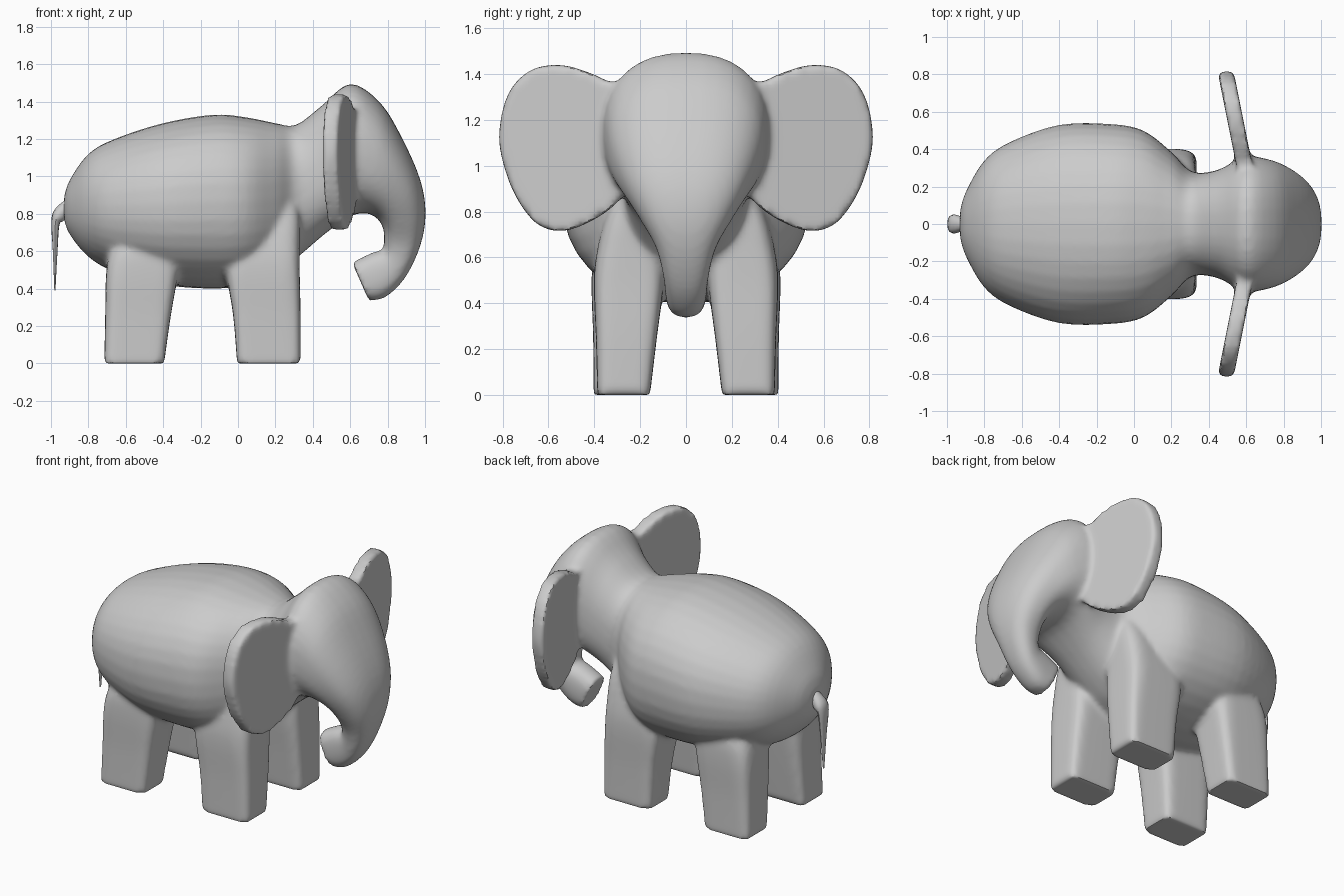
import bpy, bmesh, math
from mathutils import Vector

if "Cube" in bpy.data.objects:
    bpy.data.objects.remove(bpy.data.objects["Cube"])

grey = bpy.data.materials.new("elephant grey")
grey.diffuse_color = (0.6, 0.6, 0.6, 1)
grey.use_nodes = True
grey.node_tree.nodes["Principled BSDF"].inputs["Base Color"].default_value = grey.diffuse_color


def spline(pts, n, closed=False):
    """Catmull-Rom points through pts (tuples of any length)."""
    v = [Vector(p) for p in pts]
    m = len(v)
    at = (lambda i: v[i % m]) if closed else (lambda i: v[max(0, min(m - 1, i))])
    out = []
    for i in range(m if closed else m - 1):
        a, b, c, d = at(i - 1), at(i), at(i + 1), at(i + 2)
        for k in range(n):
            t = k / n
            out.append(0.5 * (2 * b + (c - a) * t + (2 * a - 5 * b + 4 * c - d) * t * t
                              + (3 * b - a - 3 * c + d) * t ** 3))
    return out if closed else out + [v[-1]]


def skin(bm, rings):
    """Closed skin over equal rings of points, capped at both ends."""
    rings = [[bm.verts.new(p) for p in ring] for ring in rings]
    for a, b in zip(rings, rings[1:]):
        for k in range(len(a)):
            j = (k + 1) % len(a)
            bm.faces.new((a[k], a[j], b[j], b[k]))
    bm.faces.new(rings[0])
    bm.faces.new(rings[-1])


def loft(bm, sections, powers=(2.2, 2.2), seg=36, side=1):
    """Skin super-ellipses; section = (px, pz, qx, qz, centre y, half width).
    The squareness runs from powers[0] to powers[1] along the loft."""
    rings = []
    path = spline(sections, 4)
    for i, (px, pz, qx, qz, cy, w) in enumerate(path):
        power = powers[0] + (powers[1] - powers[0]) * i / (len(path) - 1)
        ring = []
        for k in range(seg):
            t = 2 * math.pi * k / seg
            c, s = math.cos(t), math.sin(t)
            c = math.copysign(abs(c) ** (2 / power), c)
            s = math.copysign(abs(s) ** (2 / power), s)
            ring.append(((px + qx) / 2 + c * (px - qx) / 2, side * (cy + s * w),
                         (pz + qz) / 2 + c * (pz - qz) / 2))
        rings.append(ring)
    skin(bm, rings)


def finish(bm, name, blend=False):
    bmesh.ops.recalc_face_normals(bm, faces=bm.faces)
    me = bpy.data.meshes.new(name)
    bm.to_mesh(me)
    bm.free()
    me.materials.append(grey)
    ob = bpy.data.objects.new(name, me)
    bpy.context.collection.objects.link(ob)
    bpy.ops.object.select_all(action='DESELECT')
    bpy.context.view_layer.objects.active = ob
    ob.select_set(True)
    if blend:
        rm = ob.modifiers.new("blend", 'REMESH')
        rm.mode = 'VOXEL'
        rm.voxel_size = 0.016
        sm = ob.modifiers.new("soften", 'SMOOTH')
        sm.factor = 0.5
        sm.iterations = 7
        bpy.ops.object.convert(target='MESH')
        ob.data.materials.clear()
        ob.data.materials.append(grey)
    bpy.ops.object.shade_smooth_by_angle(angle=math.radians(40))


# Torso, head and curled trunk as one skin, from rump to trunk tip
bm = bmesh.new()
torso = [(-.93, .89, -.93, .77, 0, .07), (-.90, .98, -.90, .69, 0, .17),
         (-.80, 1.12, -.80, .57, 0, .34), (-.66, 1.2, -.66, .49, 0, .44),
         (-.40, 1.285, -.40, .42, 0, .53), (-.13, 1.33, -.13, .40, 0, .535),
         (.05, 1.315, .05, .42, 0, .50), (.20, 1.285, .20, .48, 0, .385),
         (.31, 1.275, .31, .56, 0, .28), (.45, 1.38, .45, .68, 0, .29)]
head = [(.60, 1.495, .57, .77, 0, .36), (.76, 1.395, .64, .80, 0, .35),
        (.88, 1.20, .70, .80, 0, .315), (.975, .98, .75, .77, 0, .255),
        (1.003, .80, .78, .71, 0, .19), (.975, .63, .78, .65, 0, .13),
        (.895, .46, .775, .605, 0, .1), (.79, .355, .725, .595, 0, .092),
        (.70, .335, .61, .54, 0, .085)]
loft(bm, torso + head, (2.1, 2.6))

# Four stout legs, squarer at the feet and rounding into the body, mirrored
hind = [(-.715, 0, -.395, 0, .285, .118), (-.71, .25, -.36, .25, .27, .135),
        (-.705, .48, -.32, .48, .26, .152), (-.68, .62, -.30, .62, .25, .15),
        (-.62, .78, -.36, .78, .23, .11)]
fore = [(-.005, 0, .335, 0, .272, .115), (-.025, .25, .335, .25, .26, .133),
        (-.06, .48, .33, .48, .25, .152), (-.05, .62, .33, .62, .245, .145),
        (.02, .78, .33, .78, .235, .115), (.06, .95, .31, .95, .19, .08)]

# Ears: rounded slabs swept back at the outer edge, growing out of the head
outline = [(.2, 1.33), (.33, 1.365), (.42, 1.405), (.55, 1.44), (.68, 1.415), (.775, 1.315),
           (.815, 1.15), (.80, 1.02), (.745, .87), (.655, .75), (.55, .715), (.43, .75),
           (.30, .84), (.2, 1.0)]
ear = spline(outline, 4, True)
for side in (1, -1):
    loft(bm, hind, (7, 2.4), side=side)
    loft(bm, fore, (7, 2.4), side=side)
    skin(bm, [[(.493 + (.8 - y) * .2 + dx, side * y, z) for y, z in ear]
              for dx in (-.043, 0, .043)])
finish(bm, "body_with_legs_and_ears", blend=True)

# Tail: thick root tapering to a hanging point
bm = bmesh.new()
loft(bm, [(-.90, .89, -.90, .79, 0, .03), (-.975, .83, -.935, .76, 0, .05),
          (-.998, .76, -.955, .74, 0, .045), (-.99, .6, -.965, .6, 0, .026),
          (-.982, .39, -.976, .39, 0, .006)], seg=12)
finish(bm, "tail")
